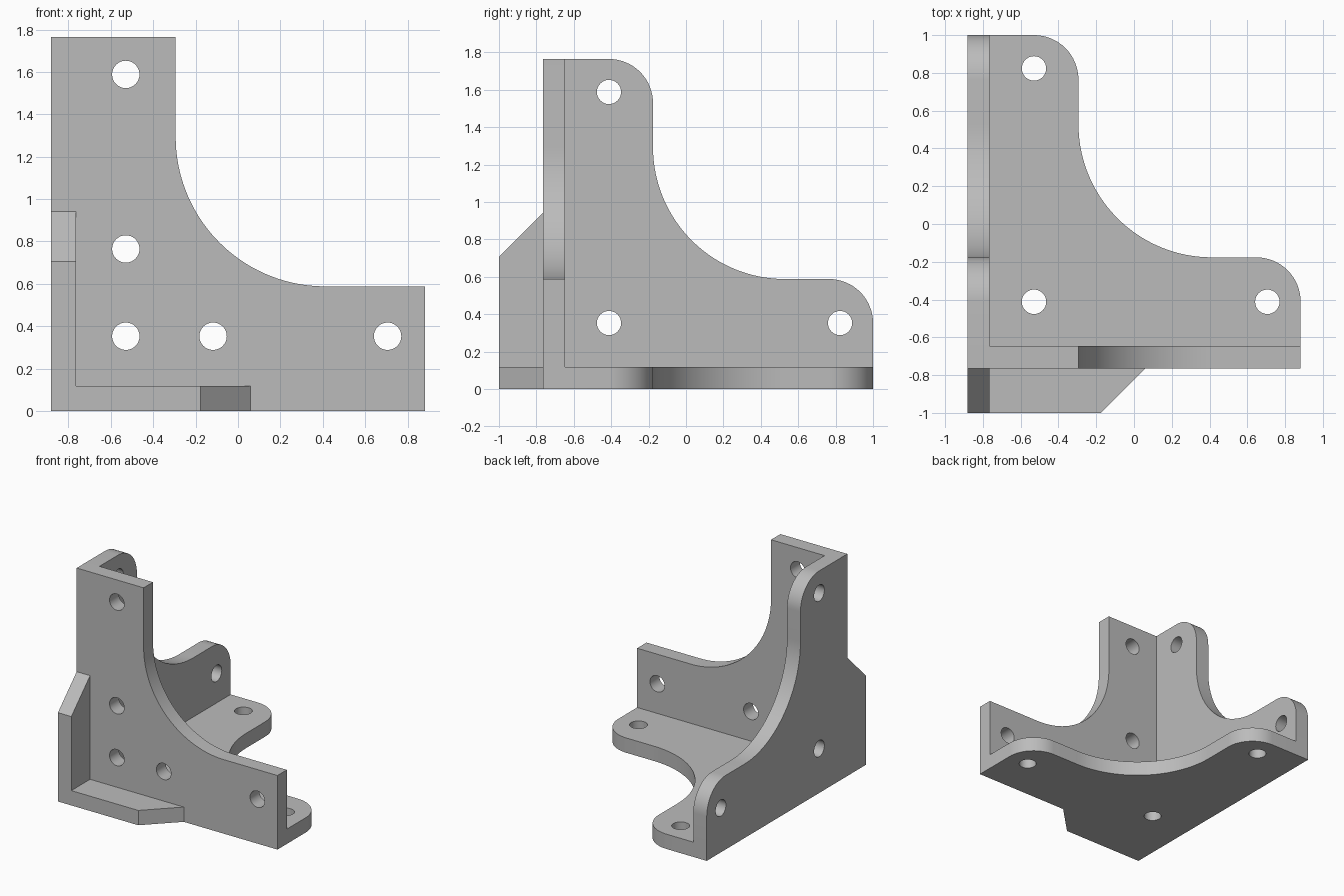
import bpy
import bmesh
from math import sin, cos, pi, radians
from mathutils import Matrix, Vector

U = 1 / 17           # design unit: the plates are two units thick
THICK = 2
HOLE = 1.1

default = bpy.data.objects.get("Cube")
if default:
    bpy.data.objects.remove(default, do_unlink=True)

grey = bpy.data.materials.new("plain_grey")
grey.use_nodes = True
colour = (0.5, 0.5, 0.5, 1)
grey.diffuse_color = colour
grey.node_tree.nodes["Principled BSDF"].inputs["Base Color"].default_value = colour


def arc(cx, cy, r, start, end, steps):
    """Points on an arc, angles in degrees."""
    angles = [radians(start + (end - start) * i / steps) for i in range(steps + 1)]
    return [(cx + r * cos(a), cy + r * sin(a)) for a in angles]


def plate_profile(rounded, wing):
    """L-shaped plate in its own plane: corner at 0,0, arms 30 long and 10 wide."""
    pts = [(0, 0), (30, 0)]
    pts += arc(26, 6, 4, 0, 90, 16) if rounded else [(30, 10)]
    pts += arc(22, 22, 12, 270, 180, 40)
    pts += arc(6, 26, 4, 0, 90, 16) if rounded else [(10, 30)]
    pts += [(0, 30)]
    return pts + wing


def extrude(name, pts, place, depth):
    """Solid from a flat outline; place maps (a, b, depth) to x, y, z."""
    bm = bmesh.new()
    face = bm.faces.new([bm.verts.new(Vector(place(a, b, 0)) * U) for a, b in pts])
    push = (Vector(place(0, 0, depth)) - Vector(place(0, 0, 0))) * U
    out = bmesh.ops.extrude_face_region(bm, geom=[face])
    bmesh.ops.translate(bm, vec=push,
                        verts=[v for v in out["geom"] if isinstance(v, bmesh.types.BMVert)])
    bmesh.ops.recalc_face_normals(bm, faces=bm.faces)
    mesh = bpy.data.meshes.new(name)
    bm.to_mesh(mesh)
    bm.free()
    mesh.materials.append(grey)
    obj = bpy.data.objects.new(name, mesh)
    bpy.context.collection.objects.link(obj)
    return obj


def combine(target, other, operation):
    """Apply a boolean and remove the helper."""
    mod = target.modifiers.new("combine", "BOOLEAN")
    mod.operation = operation
    mod.solver = "EXACT"
    mod.object = other
    bpy.context.view_layer.objects.active = target
    bpy.ops.object.modifier_apply(modifier=mod.name)
    bpy.data.objects.remove(other, do_unlink=True)


# Each plane is placed from the shared corner of the three plates
def on_base(a, b, d):
    return (a - 15, b - 13, d)


def on_front(a, b, d):
    return (a - 15, d - 13, b)


def on_side(a, b, d):
    return (d - 15, a - 13, b)


# Base and side plates carry chamfered wings that run past the front plate
bracket = extrude("corner_bracket",
                  [(0, -4), (12, -4), (16, 0)] + plate_profile(True, [])[1:],
                  on_base, THICK)
side = extrude("side_plate",
               [(-4, 0)] + plate_profile(True, [(0, 16), (-4, 12)])[1:],
               on_side, THICK)
front = extrude("front_plate", plate_profile(False, []), on_front, THICK)
combine(bracket, side, "UNION")
combine(bracket, front, "UNION")

# Screw holes through each plate
holes = {
    on_base: [(6, 6), (27, 6), (6, 27)],
    on_side: [(6, 6), (27, 6), (6, 27)],
    on_front: [(6, 6), (13, 6), (27, 6), (6, 13), (6, 27)],
}
for place, centres in holes.items():
    for cx, cy in centres:
        circle = arc(cx, cy, HOLE, 0, 360, 32)[:-1]
        cutter = extrude("hole_cutter", circle,
                         lambda a, b, d, p=place: p(a, b, d - 1), THICK + 2)
        cutter.hide_render = True
        combine(bracket, cutter, "DIFFERENCE")

# Smooth the curved walls and keep the edges crisp
bpy.ops.object.select_all(action="DESELECT")
bracket.select_set(True)
bpy.context.view_layer.objects.active = bracket
bpy.ops.object.shade_smooth_by_angle(angle=radians(30))
